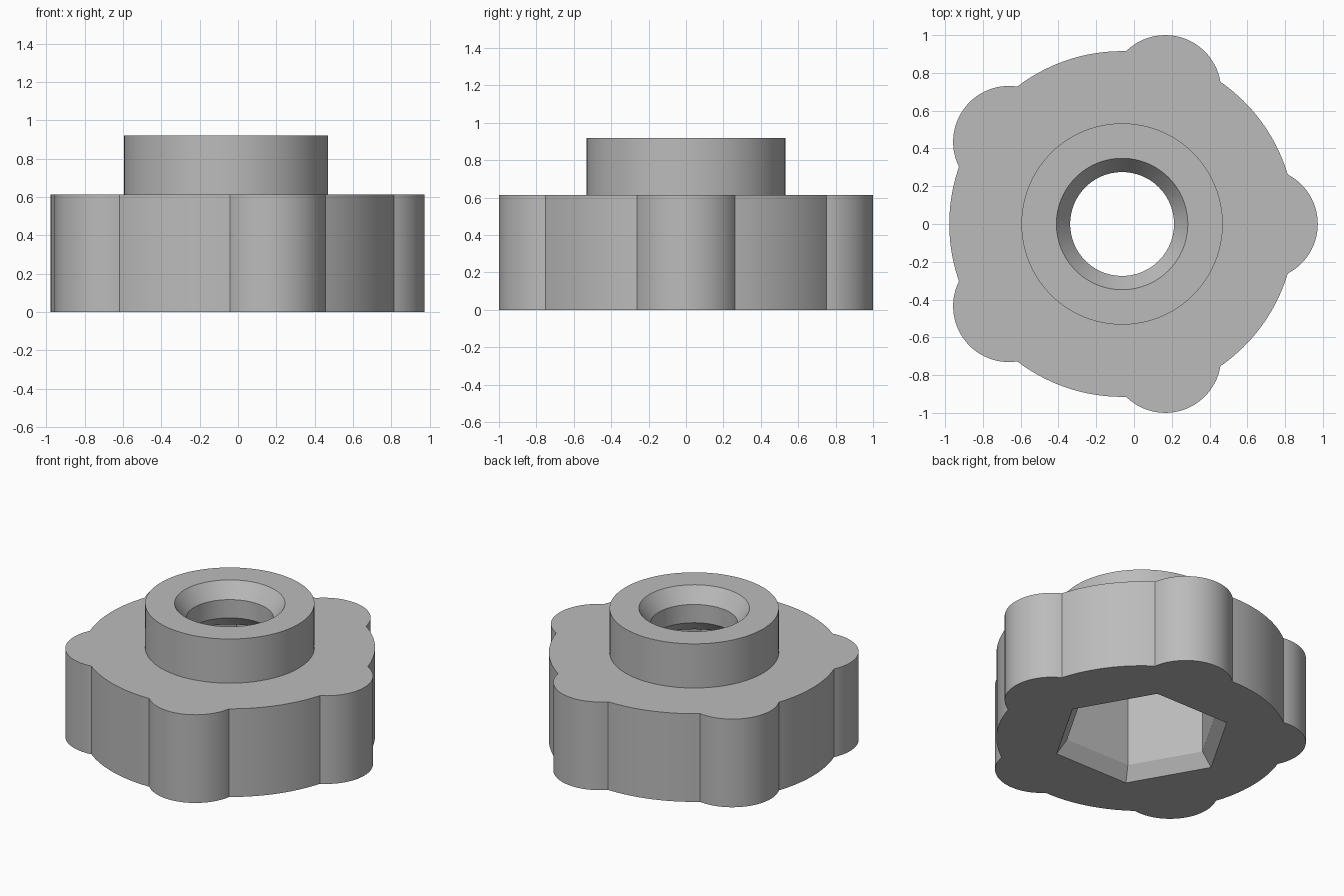
import bpy, bmesh
from math import cos, sin, acos, pi, radians, tau

if "Cube" in bpy.data.objects:
    bpy.data.objects.remove(bpy.data.objects["Cube"], do_unlink=True)

CENTRE_X = -0.063
BODY_R, LOBE_R, LOBE_DIST, LOBES = 0.915, 0.296, 0.74, 5
BODY_TOP, HUB_TOP = 0.613, 0.92

grey = bpy.data.materials.new("plain_grey")
grey.use_nodes = True
colour = (0.5, 0.5, 0.5, 1)
grey.diffuse_color = colour
grey.node_tree.nodes["Principled BSDF"].inputs["Base Color"].default_value = colour


def circle(radius, sides):
    return [(radius * cos(tau * i / sides), radius * sin(tau * i / sides)) for i in range(sides)]


def solid(name, rings):
    """Capped solid through a stack of (outline, height) rings."""
    bm = bmesh.new()
    loops = [[bm.verts.new((x + CENTRE_X, y, z)) for x, y in outline] for outline, z in rings]
    for low, high in zip(loops, loops[1:]):
        n = len(low)
        for i in range(n):
            j = (i + 1) % n
            bm.faces.new((low[i], low[j], high[j], high[i]))
    bm.faces.new(loops[0][::-1])
    bm.faces.new(loops[-1])
    bmesh.ops.recalc_face_normals(bm, faces=bm.faces)
    mesh = bpy.data.meshes.new(name)
    bm.to_mesh(mesh)
    bm.free()
    mesh.materials.append(grey)
    obj = bpy.data.objects.new(name, mesh)
    bpy.context.collection.objects.link(obj)
    return obj


def knob_outline(lobe_steps=28, arc_steps=20):
    """Circle with round lobes, with vertices exactly where the arcs meet."""
    # half angles of the lobe, seen from the knob centre and the lobe centre
    half = acos((BODY_R**2 + LOBE_DIST**2 - LOBE_R**2) / (2 * BODY_R * LOBE_DIST))
    swing = pi - acos((LOBE_R**2 + LOBE_DIST**2 - BODY_R**2) / (2 * LOBE_R * LOBE_DIST))
    points = []
    for k in range(LOBES):
        a = tau * k / LOBES
        for i in range(lobe_steps):
            t = a - swing + 2 * swing * i / lobe_steps
            points.append((LOBE_DIST * cos(a) + LOBE_R * cos(t),
                           LOBE_DIST * sin(a) + LOBE_R * sin(t)))
        for i in range(arc_steps):
            t = a + half + (tau / LOBES - 2 * half) * i / arc_steps
            points.append((BODY_R * cos(t), BODY_R * sin(t)))
    return points


# Lobed body and round hub
outline = knob_outline()
body = solid("knob_body", [(outline, 0), (outline, BODY_TOP)])
hub = solid("hub", [(circle(0.533, 96), 0.3), (circle(0.533, 96), HUB_TOP)])

# Chamfered hexagonal pocket, open at the bottom
pocket = solid("hex_pocket_cutter", [(circle(r, 6), z) for r, z in
                                     ((0.64, -0.09), (0.5, 0.09), (0.5, 0.61))])

# Round bore, countersunk at both ends
bore = solid("bore_cutter", [(circle(r, 96), z) for r, z in
                             ((0.406, 0.55), (0.275, 0.69), (0.275, 0.817), (0.348, 0.92), (0.405, 1.0))])

for tool, operation in ((hub, "UNION"), (pocket, "DIFFERENCE"), (bore, "DIFFERENCE")):
    tool.hide_render = True
    mod = body.modifiers.new(tool.name, "BOOLEAN")
    mod.object, mod.operation, mod.solver = tool, operation, "EXACT"

# Bake the cuts and drop the helper solids
graph = bpy.context.evaluated_depsgraph_get()
baked = bpy.data.meshes.new_from_object(body.evaluated_get(graph))
body.modifiers.clear()
body.data = baked
for tool in (hub, pocket, bore):
    bpy.data.objects.remove(tool, do_unlink=True)

bpy.ops.object.select_all(action="DESELECT")
body.select_set(True)
bpy.context.view_layer.objects.active = body
bpy.ops.object.shade_smooth_by_angle(angle=radians(25))
